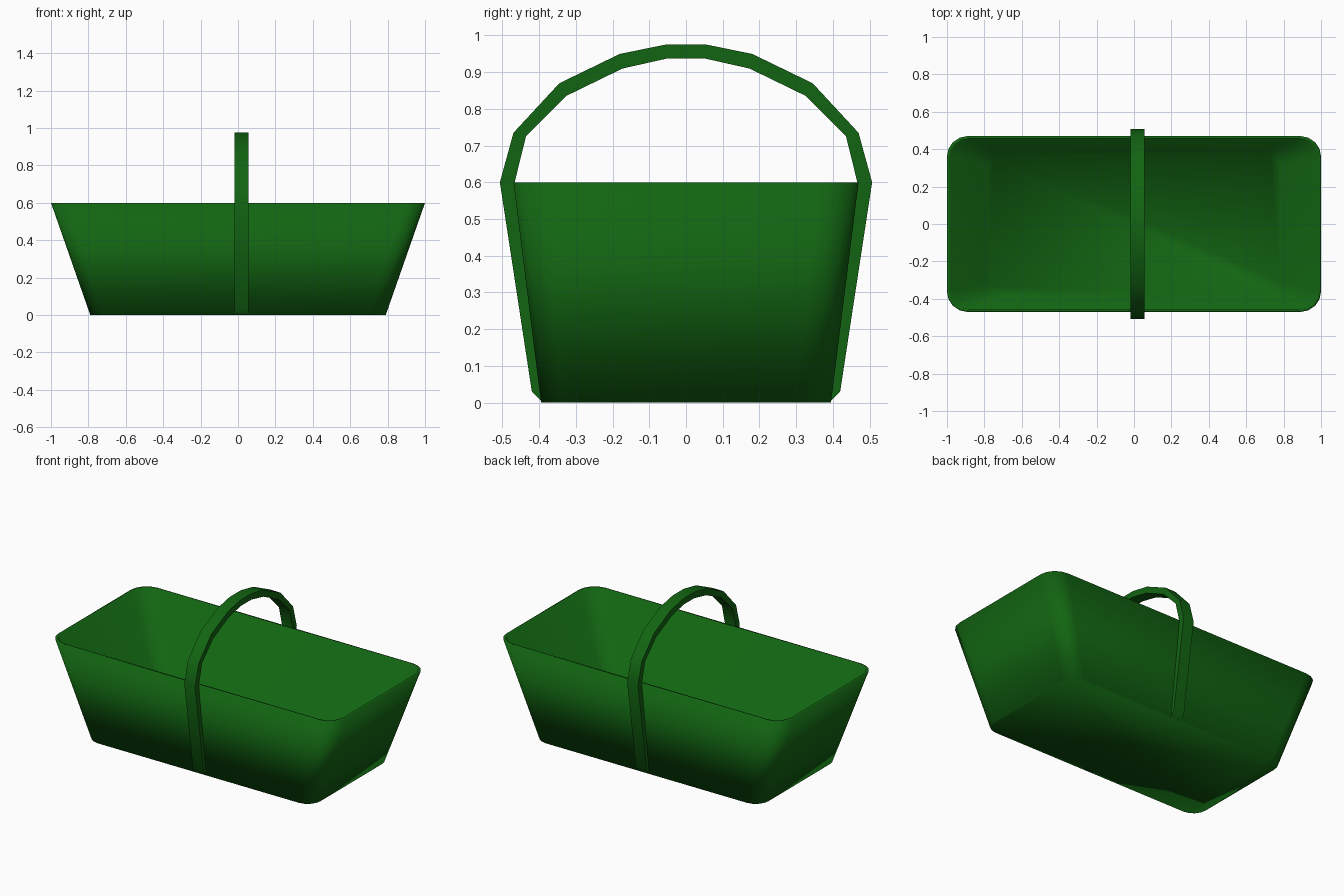
import bpy, bmesh, math

if "Cube" in bpy.data.objects:
    bpy.data.objects.remove(bpy.data.objects["Cube"])

green = bpy.data.materials.new("dark_green")
green.diffuse_color = (0.006, 0.13, 0.006, 1)
green.use_nodes = True
green.node_tree.nodes["Principled BSDF"].inputs["Base Color"].default_value = green.diffuse_color


def finish(name, bm, angle):
    bmesh.ops.recalc_face_normals(bm, faces=bm.faces)
    mesh = bpy.data.meshes.new(name)
    bm.to_mesh(mesh)
    bm.free()
    ob = bpy.data.objects.new(name, mesh)
    bpy.context.collection.objects.link(ob)
    mesh.materials.append(green)
    bpy.ops.object.select_all(action='DESELECT')
    ob.select_set(True)
    bpy.context.view_layer.objects.active = ob
    bpy.ops.object.shade_smooth_by_angle(angle=math.radians(angle))
    return ob


def rounded_ring(bm, hx, hy, r, z, seg=4):
    ring = []
    for i, (sx, sy) in enumerate([(1, 1), (-1, 1), (-1, -1), (1, -1)]):
        for k in range(seg + 1):
            a = math.pi / 2 * (i + k / seg)
            ring.append(bm.verts.new((sx * (hx - r) + r * math.cos(a),
                                      sy * (hy - r) + r * math.sin(a), z)))
    return ring


# Tapered open tub: outer wall, rim, inner wall, floor
bm = bmesh.new()
rings = [rounded_ring(bm, *p) for p in [
    (0.79, 0.395, 0.09, 0.0),
    (1.0, 0.47, 0.11, 0.6),
    (0.985, 0.455, 0.10, 0.6),
    (0.78, 0.385, 0.08, 0.015)]]
n = len(rings[0])
for a, b in zip(rings, rings[1:]):
    for i in range(n):
        j = (i + 1) % n
        bm.faces.new((a[i], a[j], b[j], b[i]))
bm.faces.new(rings[0])
bm.faces.new(rings[-1])
finish("basket_body", bm, 180)

# Arched carrying handle running down both sides
outer = [(0.39, 0.0), (0.42, 0.03), (0.507, 0.6), (0.47, 0.735),
         (0.345, 0.87), (0.18, 0.95), (0.056, 0.975)]
inner = [(0.385, 0.0), (0.394, 0.03), (0.468, 0.595), (0.436, 0.725),
         (0.327, 0.835), (0.173, 0.91), (0.053, 0.937)]
outer += [(-y, z) for y, z in reversed(outer)]
inner += [(-y, z) for y, z in reversed(inner)]
bm = bmesh.new()
sections = []
for o, i in zip(outer, inner):
    sections.append([bm.verts.new((x, y, z)) for x, (y, z) in
                     [(-0.02, o), (0.055, o), (0.055, i), (-0.02, i)]])
for a, b in zip(sections, sections[1:]):
    for k in range(4):
        m = (k + 1) % 4
        bm.faces.new((a[k], a[m], b[m], b[k]))
bm.faces.new(sections[0])
bm.faces.new(sections[-1])
finish("handle", bm, 40)
